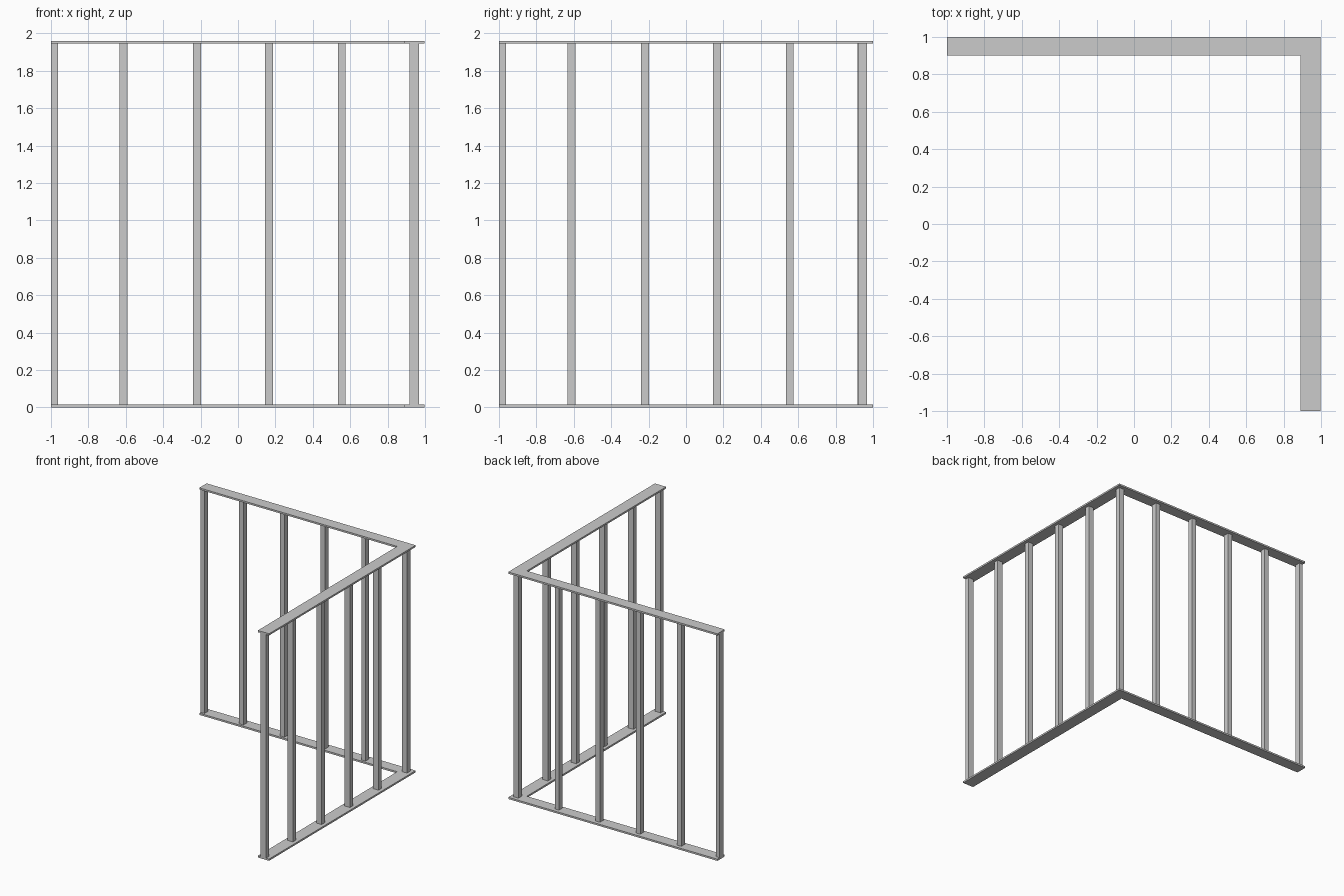
import bpy, bmesh

if "Cube" in bpy.data.objects:
    bpy.data.objects.remove(bpy.data.objects["Cube"])

H = 1.96      # overall height
T = 0.015     # plate thickness


def box(name, x0, x1, y0, y1, z0, z1):
    bm = bmesh.new()
    bmesh.ops.create_cube(bm, size=1)
    for v in bm.verts:
        v.co = (x1 if v.co.x > 0 else x0,
                y1 if v.co.y > 0 else y0,
                z1 if v.co.z > 0 else z0)
    me = bpy.data.meshes.new(name)
    bm.to_mesh(me)
    bm.free()
    ob = bpy.data.objects.new(name, me)
    bpy.context.collection.objects.link(ob)
    return ob


def plate(name, z):
    # L-shaped plate following both walls
    outline = [(-1, 1), (-1, 0.9), (0.89, 0.9), (0.89, -1), (0.997, -1), (0.997, 1)]
    bm = bmesh.new()
    face = bm.faces.new([bm.verts.new((x, y, z)) for x, y in outline])
    ext = bmesh.ops.extrude_face_region(bm, geom=[face])
    top = [g for g in ext["geom"] if isinstance(g, bmesh.types.BMVert)]
    bmesh.ops.translate(bm, verts=top, vec=(0, 0, T))
    bmesh.ops.recalc_face_normals(bm, faces=bm.faces)
    me = bpy.data.meshes.new(name)
    bm.to_mesh(me)
    bm.free()
    ob = bpy.data.objects.new(name, me)
    bpy.context.collection.objects.link(ob)


# Floor and head plates
plate("bottom_plate", 0)
plate("top_plate", H - T)

# Evenly spaced studs of the back wall and the right wall
spans = [(-1.0, -0.963), (-0.633, -0.591), (-0.241, -0.198),
         (0.144, 0.187), (0.535, 0.575)]
for i, (a, b) in enumerate(spans, 1):
    box(f"back_stud_{i}", a, b, 0.918, 0.968, T, H - T)
    box(f"right_stud_{i}", 0.917, 0.968, a, b, T, H - T)

# Shared corner post
box("corner_stud", 0.922, 0.968, 0.922, 0.968, T, H - T)
